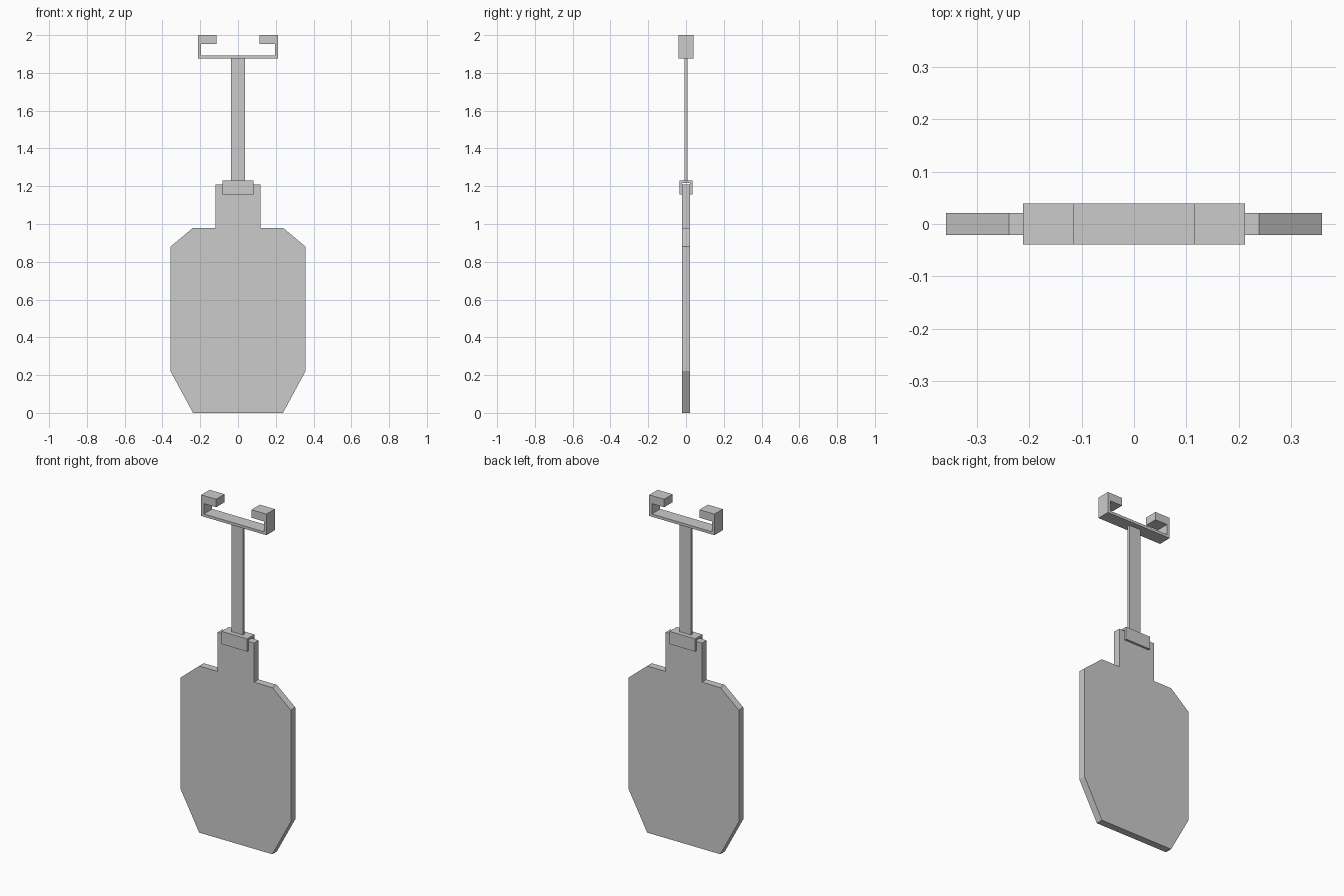
import bpy
import bmesh

if "Cube" in bpy.data.objects:
    bpy.data.objects.remove(bpy.data.objects["Cube"])


def extrude(name, pts, depth, axis="Y"):
    """Extrude a closed profile symmetrically along Y (x,z points) or X (y,z points)."""
    bm = bmesh.new()
    h = depth / 2
    if axis == "Y":
        verts = [bm.verts.new((a, -h, z)) for a, z in pts]
        move = (0, depth, 0)
    else:
        verts = [bm.verts.new((-h, a, z)) for a, z in pts]
        move = (depth, 0, 0)
    face = bm.faces.new(verts)
    result = bmesh.ops.extrude_face_region(bm, geom=[face])
    moved = [g for g in result["geom"] if isinstance(g, bmesh.types.BMVert)]
    bmesh.ops.translate(bm, verts=moved, vec=move)
    bmesh.ops.recalc_face_normals(bm, faces=bm.faces)
    mesh = bpy.data.meshes.new(name)
    bm.to_mesh(mesh)
    bm.free()
    obj = bpy.data.objects.new(name, mesh)
    bpy.context.collection.objects.link(obj)
    return obj


def mirrored(half):
    """Close a right-hand half profile with its mirror image."""
    return half + [(-a, z) for a, z in reversed(half)]


# Hanging target plate with clipped corners and a neck tab
extrude("target_plate", mirrored([
    (0.238, 0), (0.358, 0.222), (0.358, 0.88),
    (0.238, 0.98), (0.119, 0.98), (0.119, 1.21)]), 0.042)

# Inverted U clip folded over the neck tab
extrude("neck_clip", mirrored([
    (0.021, 1.218), (0.021, 1.155), (0.034, 1.155), (0.034, 1.23)]),
    0.166, "X")

# Flat hanging strap
extrude("hanger_strap", mirrored([(0.037, 1.226), (0.037, 1.88)]), 0.015)

# C-shaped top bracket with inward lips
extrude("top_bracket", mirrored([
    (0.212, 1.876), (0.212, 2.0), (0.115, 2.0),
    (0.115, 1.953), (0.195, 1.953), (0.195, 1.892)]), 0.078)
